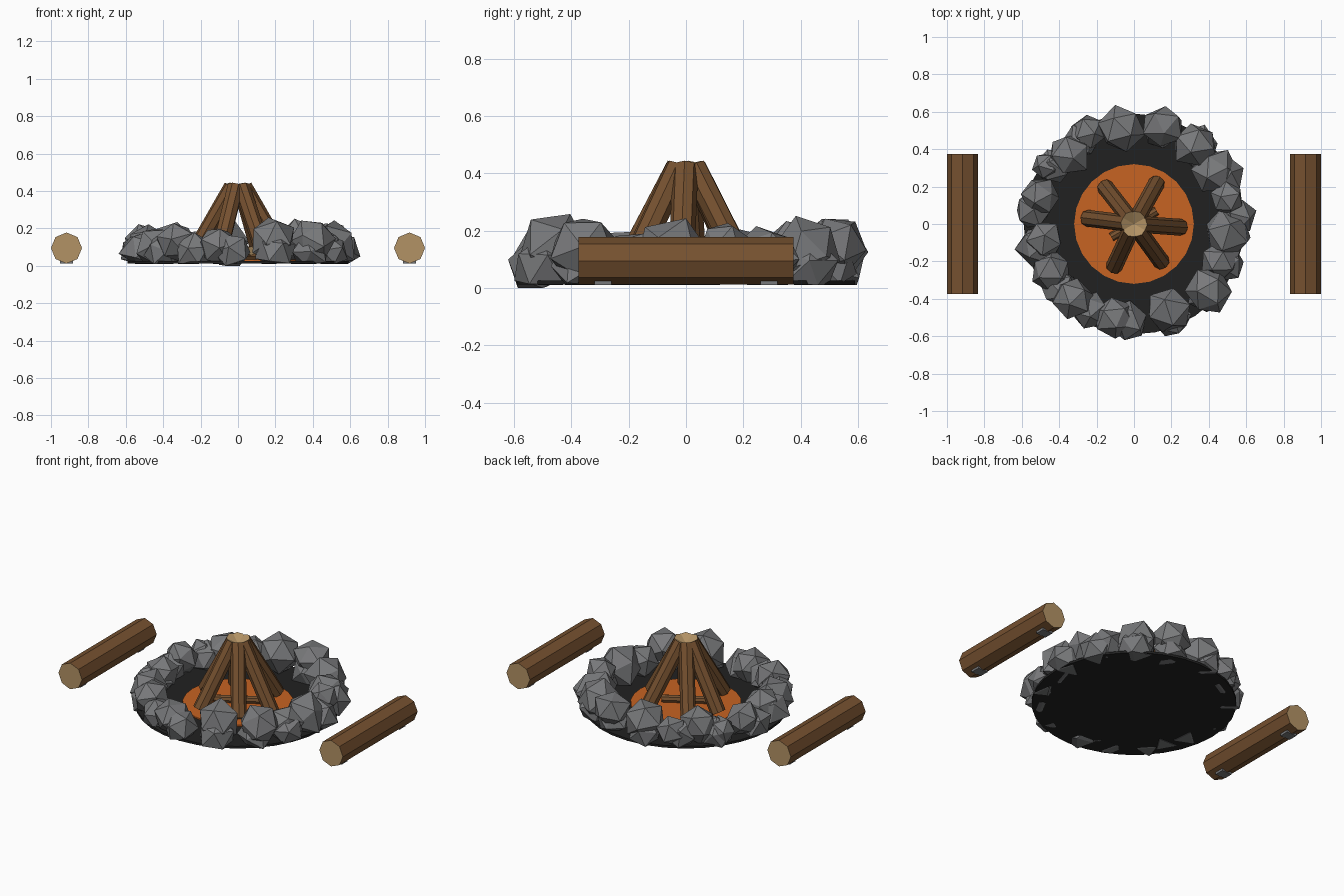
import bpy
import bmesh
import random
from math import cos, sin, radians
from mathutils import Vector, Euler

random.seed(7)

cube = bpy.data.objects.get("Cube")
if cube:
    bpy.data.objects.remove(cube, do_unlink=True)


def make_material(name, rgb):
    mat = bpy.data.materials.new(name)
    mat.use_nodes = True
    colour = (*rgb, 1)
    mat.diffuse_color = colour
    mat.node_tree.nodes["Principled BSDF"].inputs["Base Color"].default_value = colour
    return mat


stone_grey = make_material("stone grey", (.19, .193, .2))
bark_brown = make_material("bark brown", (.18, .082, .029))
cut_wood = make_material("cut wood tan", (.45, .29, .13))
ember_orange = make_material("ember orange", (.57, .125, .016))
ash_black = make_material("ash black", (.0155, .0155, .0155))


def add_object(name, bm, *materials):
    mesh = bpy.data.meshes.new(name)
    bm.to_mesh(mesh)
    bm.free()
    for mat in materials:
        mesh.materials.append(mat)
    obj = bpy.data.objects.new(name, mesh)
    bpy.context.collection.objects.link(obj)
    return obj


def add_log(name, start, end, radius, sides=8):
    """Faceted log between two points, with pale cut ends."""
    start, end = Vector(start), Vector(end)
    axis = end - start
    bm = bmesh.new()
    bmesh.ops.create_cone(bm, cap_ends=True, segments=sides, radius1=radius,
                          radius2=radius, depth=axis.length)
    bm.normal_update()
    for face in bm.faces:
        face.material_index = 1 if abs(face.normal.z) > .9 else 0
    obj = add_object(name, bm, bark_brown, cut_wood)
    obj.rotation_euler = axis.to_track_quat('Z', 'Y').to_euler()
    obj.location = (start + end) / 2
    return obj


def add_disc(name, radius, low, high, sides, mat):
    bm = bmesh.new()
    bmesh.ops.create_cone(bm, cap_ends=True, segments=sides, radius1=radius,
                          radius2=radius, depth=high - low)
    obj = add_object(name, bm, mat)
    obj.location.z = (low + high) / 2
    return obj


def add_stone(name, x, y, z, radius, floor=.01):
    """Rough low-poly boulder, flattened where it meets the ground."""
    bm = bmesh.new()
    bmesh.ops.create_icosphere(bm, subdivisions=1, radius=radius)
    turn = Euler([random.uniform(0, 6) for _ in range(3)]).to_matrix()
    for v in bm.verts:
        v.co = turn @ v.co * random.uniform(.92, 1.14) + Vector((x, y, z))
        v.co.z = max(v.co.z, floor)
    return add_object(name, bm, stone_grey)


# Ash bed and embers
add_disc("ash_bed", .59, .012, .026, 32, ash_black)
add_disc("ember_bed", .32, .02, .034, 24, ember_orange)

# Lower ring of stones
count = 15
for i in range(count):
    a = radians(-93 + i * 360 / count + random.uniform(-3, 3))
    ring = random.uniform(.52, .55)
    add_stone(f"lower_stone_{i}", ring * cos(a), ring * sin(a), .075,
              random.uniform(.095, .115), 0 if i == 0 else .01)

# Upper stones: x, y, radius, top height
upper = [
    (-.07, .51, .12, .25), (.155, .52, .11, .25), (.33, .42, .12, .24),
    (.43, .28, .12, .22), (.5, .13, .09, .23), (.5, -.05, .13, .23),
    (.46, -.2, .11, .2), (.4, -.36, .12, .25), (.18, -.46, .13, .255),
    (-.11, -.5, .11, .21), (-.33, -.4, .115, .235), (-.44, -.25, .11, .2),
    (-.48, -.08, .1, .21), (-.5, .15, .1, .22), (-.35, .37, .115, .235),
    (-.47, .31, .08, .18), (-.24, .49, .09, .19),
]
for i, (x, y, radius, top) in enumerate(upper):
    add_stone(f"upper_stone_{i}", x, y, top - radius * .95, radius)

# Leaning firewood
for i, angle in enumerate((173, 128, 61, -4, -54, -115)):
    a = radians(angle)
    foot = (.25 * cos(a), .25 * sin(a), .045)
    tip = (.032 * cos(a), .032 * sin(a), .422)
    add_log(f"leaning_log_{i}", foot, tip, .045)

# Crossed kindling under the firewood
for i, angle in enumerate((30, 120)):
    a = radians(angle)
    x, y, z = .14 * cos(a), .14 * sin(a), .05 + i * .03
    add_log(f"kindling_{i}", (-x, -y, z), (x, y, z), .024)

# Bench logs resting on small chocks
for side, sx in (("left", 1), ("right", -1)):
    x = sx * .917
    add_log(f"{side}_bench_log", (x, -.375, .095), (x, .375, .095), .083)
    for end, sy in (("front", -1), ("back", 1)):
        bm = bmesh.new()
        bmesh.ops.create_cube(bm, size=1)
        for v in bm.verts:
            v.co = Vector((v.co.x * .07, v.co.y * .06, v.co.z * .014))
        chock = add_object(f"{side}_{end}_chock", bm, stone_grey)
        chock.location = (x, sy * .29, .018)
